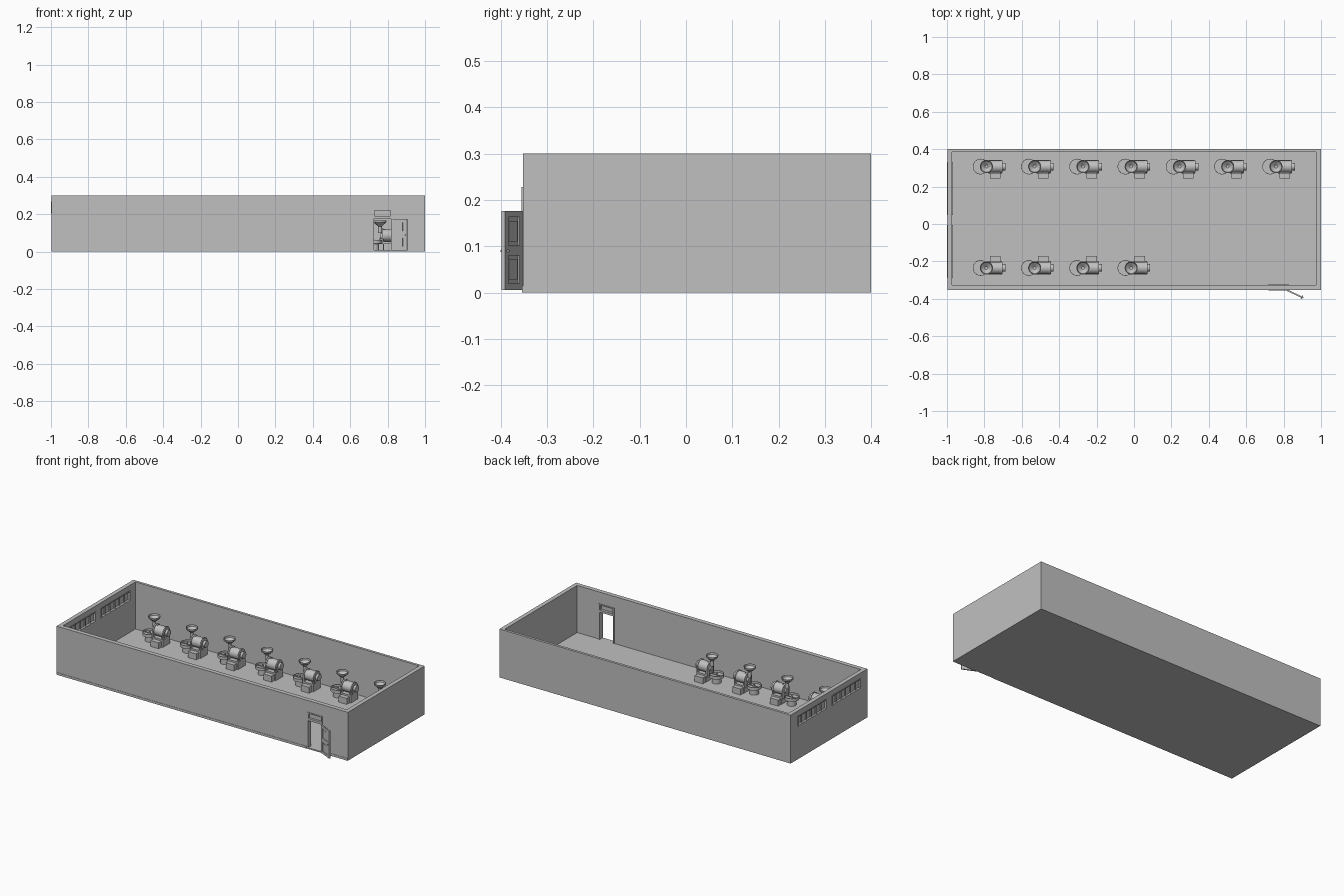
import bpy, bmesh, math
from mathutils import Matrix, Vector

if "Cube" in bpy.data.objects:
    bpy.data.objects.remove(bpy.data.objects["Cube"])

grey = bpy.data.materials.new("plain_grey")
grey.diffuse_color = (0.53, 0.53, 0.53, 1)
grey.use_nodes = True
grey.node_tree.nodes["Principled BSDF"].inputs["Base Color"].default_value = grey.diffuse_color
smooth_objects = []


def finish(bm, name, smooth=False):
    bmesh.ops.recalc_face_normals(bm, faces=bm.faces)
    me = bpy.data.meshes.new(name)
    bm.to_mesh(me)
    bm.free()
    me.materials.append(grey)
    ob = bpy.data.objects.new(name, me)
    bpy.context.collection.objects.link(ob)
    if smooth:
        smooth_objects.append(ob)
    return ob


def add_box(bm, lo, hi):
    lo, hi = Vector(lo), Vector(hi)
    m = Matrix.Translation((lo + hi) / 2) @ Matrix.Diagonal((*(hi - lo), 1))
    bmesh.ops.create_cube(bm, size=1, matrix=m)


def boxes(name, *pairs):
    bm = bmesh.new()
    for lo, hi in pairs:
        add_box(bm, lo, hi)
    return finish(bm, name)


def lathe(name, profile, pos, axis='Z', n=24):
    """Spin (radius, height) points about an axis through pos."""
    bm = bmesh.new()
    rows = []
    for r, h in profile:
        if r == 0:
            rows.append([bm.verts.new((0, 0, h))] * n)
        else:
            rows.append([bm.verts.new((r * math.cos(math.tau * i / n), r * math.sin(math.tau * i / n), h))
                         for i in range(n)])
    for a, b in zip(rows, rows[1:]):
        for i in range(n):
            j = (i + 1) % n
            vs = list(dict.fromkeys((a[i], a[j], b[j], b[i])))
            if len(vs) > 2:
                bm.faces.new(vs)
    turn = Matrix.Rotation(math.pi / 2, 4, 'Y') if axis == 'X' else Matrix()
    bm.transform(Matrix.Translation(pos) @ turn)
    return finish(bm, name, True)


def arch(name, x0, x1, y, r, z0, zc):
    """Upright plate with a round top, facing along x."""
    pts = [(y - r, z0)] + [(y - r * math.cos(math.pi * i / 16), zc + r * math.sin(math.pi * i / 16))
                           for i in range(17)] + [(y + r, z0)]
    bm = bmesh.new()
    f = bm.faces.new([bm.verts.new((x0, a, b)) for a, b in pts])
    g = bmesh.ops.extrude_face_region(bm, geom=[f])['geom']
    bmesh.ops.translate(bm, vec=(x1 - x0, 0, 0), verts=[v for v in g if isinstance(v, bmesh.types.BMVert)])
    return finish(bm, name, True)


# room shell: open box with door, transom and window holes
YF, YB, XL, XR = -0.352, 0.4, -0.998, 1.0
WIN = (0.19, -0.147)
shell = boxes("room_shell", ((XL, YF, 0), (XR, YB, 0.3)))
cuts = [((-0.972, -0.325, 0.008), (0.974, 0.384, 0.4)),
        ((0.725, -0.4, 0.008), (0.82, -0.3, 0.178)),
        ((0.73, -0.4, 0.19), (0.815, -0.3, 0.222))]
cuts += [((-1.1, c - 0.138, 0.208), (-0.95, c + 0.138, 0.262)) for c in WIN]
for lo, hi in cuts:
    cutter = boxes("cutter", (lo, hi))
    cutter.hide_render = True
    mod = shell.modifiers.new("cut", 'BOOLEAN')
    mod.operation, mod.solver, mod.object = 'DIFFERENCE', 'EXACT', cutter
    bpy.context.view_layer.objects.active = shell
    bpy.ops.object.modifier_apply(modifier=mod.name)
    bpy.data.objects.remove(cutter)

# outside skirting on the front wall
boxes("front_skirting", ((XL, YF - 0.002, 0), (0.715, YF, 0.014)),
      ((0.83, YF - 0.002, 0), (XR, YF, 0.014)))

# windows in the left wall: frame, mullions, glass
for c in WIN:
    a, b = c - 0.142, c + 0.142
    x0, x1 = -1.0, -0.969
    parts = [((x0, a, 0.203), (x1, b, 0.209)), ((x0, a, 0.261), (x1, b, 0.267)),
             ((x0, a, 0.209), (x1, a + 0.006, 0.261)), ((x0, b - 0.006, 0.209), (x1, b, 0.261))]
    for i in range(1, 6):
        y = a + (b - a) * i / 6
        parts.append(((-0.994, y - 0.003, 0.209), (-0.976, y + 0.003, 0.261)))
    boxes("window_frame", *parts)
    boxes("window_glass", ((-0.987, a + 0.004, 0.207), (-0.983, b - 0.004, 0.263)))

# door frame and transom
fy0, fy1 = YF - 0.003, -0.321
boxes("door_frame",
      ((0.719, fy0, 0.008), (0.727, fy1, 0.228)), ((0.818, fy0, 0.008), (0.826, fy1, 0.228)),
      ((0.727, fy0, 0.177), (0.818, fy1, 0.191)), ((0.727, fy0, 0.221), (0.818, fy1, 0.228)))
boxes("transom_glass", ((0.727, -0.341, 0.189), (0.818, -0.337, 0.223)))

# open door leaf with sunken panels and knobs, hinged on the right jamb
swing = Matrix.Translation((0.822, -0.356, 0)) @ Matrix.Rotation(math.radians(-25), 4, 'Z')
L, T = 0.092, 0.004
rails = [((0, -T, 0.005), (0.018, T, 0.176)), ((L - 0.018, -T, 0.005), (L, T, 0.176))]
rails += [((0.018, -T, z0), (L - 0.018, T, z1)) for z0, z1 in ((0.005, 0.02), (0.08, 0.102), (0.163, 0.176))]
leaf = boxes("door_leaf", *rails)
panels = boxes("door_panels", ((0.017, -0.001, 0.019), (L - 0.017, 0.001, 0.164)),
               ((0.026, -0.003, 0.028), (L - 0.026, 0.003, 0.072)),
               ((0.026, -0.003, 0.110), (L - 0.026, 0.003, 0.155)))
for ob in (leaf, panels):
    ob.data.transform(swing)
for s in (-1, 1):
    p = swing @ Vector((L - 0.009, s * 0.007, 0.09))
    lathe("door_knob", [(0, -0.003), (0.003, -0.002), (0.0035, 0), (0.003, 0.002), (0, 0.003)], p, n=12)


def roaster(x, y, s):
    """Roasting machine; x, y is the cooling tray centre, s is the side its front box faces."""
    def ybox(a, b):
        return (y + min(a * s, b * s), y + max(a * s, b * s))
    # cooling tray on a pedestal
    lathe("cooling_tray", [(0, 0.008), (0.027, 0.008), (0.027, 0.04), (0.042, 0.043), (0.042, 0.062),
                           (0.039, 0.062), (0.039, 0.05), (0, 0.05)], (x, y, 0))
    boxes("tray_stirrer", ((x - 0.036, y - 0.002, 0.051), (x + 0.036, y + 0.002, 0.055)),
          ((x - 0.003, y - 0.003, 0.05), (x + 0.003, y + 0.003, 0.064)))
    # base cabinet and side box
    c0, c1 = ybox(-0.034, 0.036)
    b0, b1 = ybox(0.03, 0.064)
    boxes("base_cabinet", ((x + 0.047, c0, 0.008), (x + 0.115, c1, 0.055)))
    boxes("side_box", ((x + 0.05, b0, 0.008), (x + 0.106, b1, 0.045)))
    # roasting drum with face plates
    lathe("drum", [(0, 0.046), (0.032, 0.046), (0.032, 0.118), (0.02, 0.118), (0.02, 0.132), (0, 0.132)],
          (x, y, 0.087), 'X')
    arch("front_plate", x + 0.042, x + 0.05, y, 0.036, 0.04, 0.087)
    arch("rear_plate", x + 0.106, x + 0.113, y, 0.036, 0.04, 0.087)
    # discharge door and chute toward the tray
    lathe("drum_door", [(0, 0.032), (0.016, 0.032), (0.016, 0.044), (0, 0.044)], (x, y, 0.082), 'X', 16)
    boxes("chute", ((x + 0.026, y - 0.009, 0.058), (x + 0.044, y + 0.009, 0.07)))
    # bean hopper on its neck
    lathe("hopper", [(0, 0.1), (0.01, 0.1), (0.01, 0.135), (0.033, 0.156), (0.035, 0.167),
                     (0.032, 0.167), (0.03, 0.157), (0.008, 0.138), (0, 0.138)], (x + 0.031, y, 0))
    boxes("hopper_bracket", ((x + 0.028, y - 0.006, 0.105), (x + 0.06, y + 0.006, 0.122)))


for i in range(7):
    roaster(-0.82 + 0.258 * i, 0.307, -1)
for i in range(4):
    roaster(-0.82 + 0.258 * i, -0.235, 1)

# smooth the round parts
bpy.ops.object.select_all(action='DESELECT')
for ob in smooth_objects:
    ob.select_set(True)
bpy.context.view_layer.objects.active = smooth_objects[0]
bpy.ops.object.shade_smooth_by_angle(angle=math.radians(35))
